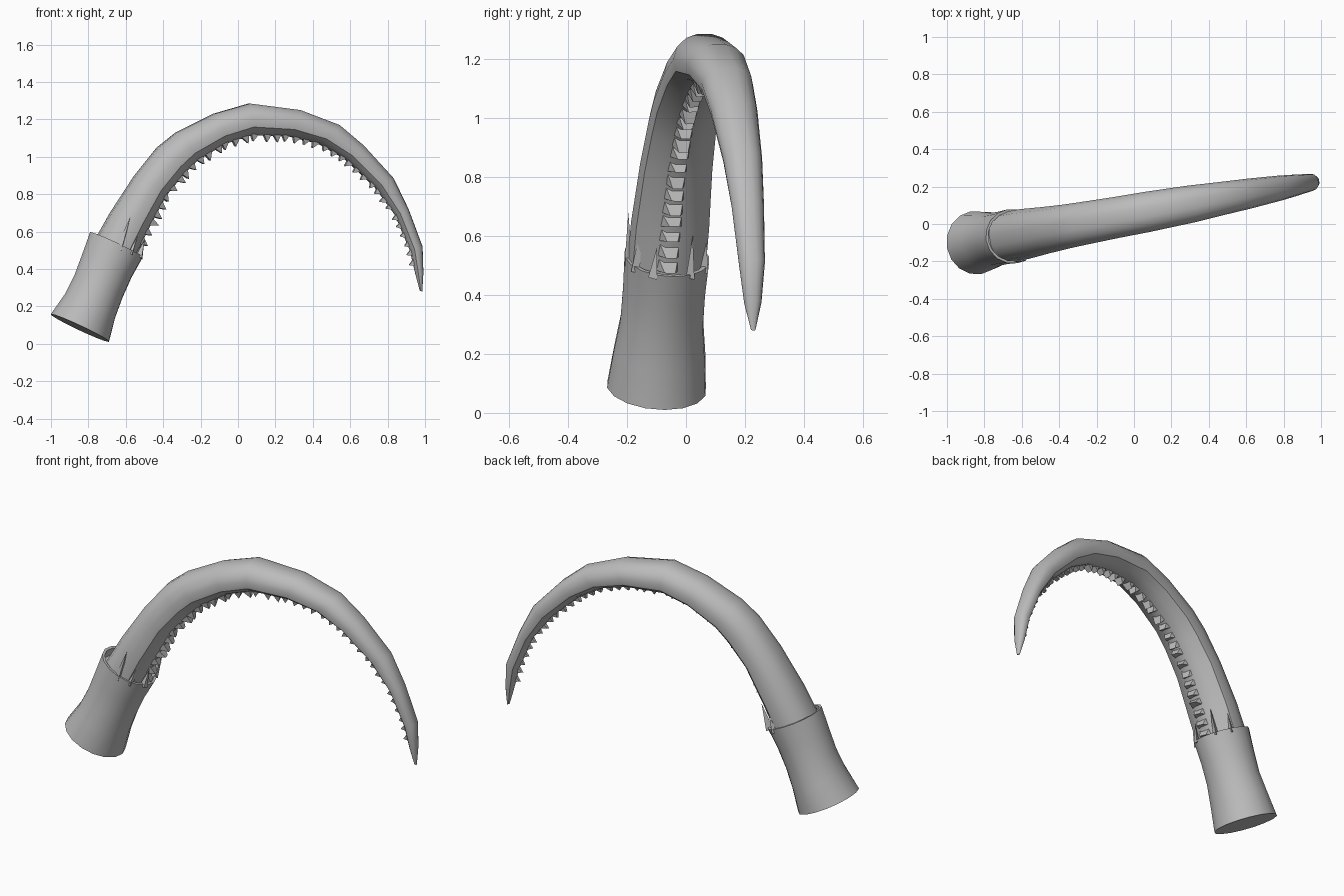
import bpy, bmesh, math, random
from mathutils import Vector

if "Cube" in bpy.data.objects:
    bpy.data.objects.remove(bpy.data.objects["Cube"])

random.seed(4)
grey = bpy.data.materials.new("plain_grey")
grey.diffuse_color = (0.5, 0.5, 0.5, 1)
grey.use_nodes = True
grey.node_tree.nodes["Principled BSDF"].inputs["Base Color"].default_value = grey.diffuse_color


def place(x, z, w):
    """The hook lies in an upright plane turned slightly; w is the offset across it."""
    return Vector((x - 0.175 * w, 0.052 + 0.18 * x + 0.985 * w, z))


def finish(name, bm, angle=None):
    bmesh.ops.recalc_face_normals(bm, faces=bm.faces[:])
    mesh = bpy.data.meshes.new(name)
    bm.to_mesh(mesh)
    bm.free()
    ob = bpy.data.objects.new(name, mesh)
    bpy.context.collection.objects.link(ob)
    mesh.materials.append(grey)
    if angle:
        bpy.ops.object.select_all(action='DESELECT')
        ob.select_set(True)
        bpy.context.view_layer.objects.active = ob
        bpy.ops.object.shade_smooth_by_angle(angle=math.radians(angle))
    return ob


def loft(name, rings, angle):
    bm = bmesh.new()
    rows = [[bm.verts.new(p) for p in r] for r in rings]
    n = len(rows[0])
    for a, b in zip(rows, rows[1:]):
        for i in range(n):
            j = (i + 1) % n
            bm.faces.new((a[i], a[j], b[j], b[i]))
    bm.faces.new(rows[0])
    bm.faces.new(rows[-1])
    return finish(name, bm, angle)


# curved body: outer x, z, inner x, z, half width
sections = [
    (-.77, .54, -.56, .45, .135), (-.68, .70, -.49, .60, .135),
    (-.55, .90, -.39, .79, .125), (-.43, 1.05, -.29, .91, .118),
    (-.33, 1.13, -.22, .98, .115), (-.13, 1.23, -.07, 1.07, .110),
    (.06, 1.285, .07, 1.115, .108), (.33, 1.25, .27, 1.11, .100),
    (.54, 1.17, .43, 1.07, .088), (.67, 1.06, .57, .99, .080),
    (.83, .885, .73, .84, .067), (.91, .72, .84, .69, .056),
    (.985, .52, .92, .50, .045), (.99, .38, .95, .37, .030),
    (.985, .28, .972, .285, .008)]
half = [(.0, .25), (.07, .58), (.25, .88), (.5, 1.0), (.74, .93), (.9, .6), (1, .22)]
outline = half + [(t, -w) for t, w in reversed(half)]
rings = [[place(ox + (ix - ox) * t, oz + (iz - oz) * t, w * hw) for t, w in outline]
         for ox, oz, ix, iz, hw in sections]
loft("curved_body", rings, 40)

# socket sleeve: centre x, z, in-plane radius, depth radius; last two rings form the recess
sleeve = [(-.845, .085, .172, .170), (-.79, .205, .148, .158), (-.745, .31, .142, .143),
          (-.70, .42, .146, .142), (-.65, .53, .156, .146), (-.65, .53, .142, .132),
          (-.67, .485, .138, .128)]
rings = []
for cx, cz, r, d in sleeve:
    ring = []
    for i in range(16):
        a = math.tau * i / 16
        ring.append(place(cx + .9 * r * math.cos(a), cz - .436 * r * math.cos(a), d * math.sin(a)))
    rings.append(ring)
loft("socket_sleeve", rings, 40)

# row of wedge teeth along the inner edge
path = [(s[2], s[3], s[4]) for s in sections[:-1]]
steps = []
for (x0, z0, w0), (x1, z1, w1) in zip(path, path[1:]):
    for k in range(12):
        f = k / 12
        steps.append((x0 + (x1 - x0) * f, z0 + (z1 - z0) * f, w0 + (w1 - w0) * f))
bm = bmesh.new()
travelled, last = 0, steps[0]
for i, (x, z, w) in enumerate(steps[:-1]):
    travelled += math.dist((x, z), last[:2])
    last = (x, z)
    if travelled < .054:
        continue
    travelled -= .054
    nx, nz = steps[i + 1][0] - x, steps[i + 1][1] - z
    length = math.hypot(nx, nz)
    tx, tz = nx / length, nz / length
    ix, iz = tz, -tx                      # inward direction
    b = max(.014, w * .28)
    tall = (.018 + .13 * w) * random.uniform(.85, 1.15)
    lean = random.uniform(-.016, .010)
    mid = -.015 * w / .13

    def at(along, inward, across):
        return bm.verts.new(place(x + tx * along + ix * inward,
                                  z + tz * along + iz * inward, mid + across))
    base = [at(-.023, -.012, -b), at(.023, -.012, -b * .9),
            at(.023, -.012, b * .9), at(-.023, -.012, b)]
    tip = [at(lean, tall, -b * .45), at(lean - .004, tall * .85, b * .55)]
    bm.faces.new(base)
    bm.faces.new((base[0], base[1], tip[0]))
    bm.faces.new((base[1], base[2], tip[1], tip[0]))
    bm.faces.new((base[2], base[3], tip[1]))
    bm.faces.new((base[3], base[0], tip[0], tip[1]))
finish("inner_teeth", bm)

# thin shards standing in the sleeve opening beside the body
bm = bmesh.new()
for x, z, w, tx, tz, tw in [(-.60, .48, -.118, -.53, .66, -.105), (-.66, .50, -.13, -.60, .68, -.142),
                            (-.54, .46, -.07, -.51, .56, -.06), (-.60, .48, .118, -.54, .66, .112),
                            (-.54, .46, .06, -.49, .60, .06)]:
    base = [bm.verts.new(place(x + dx, z + dz, w + dw))
            for dx, dz, dw in [(-.018, .008, 0), (.018, -.008, .012), (.01, 0, -.016)]]
    top = bm.verts.new(place(tx, tz, tw))
    bm.faces.new(base)
    for i in range(3):
        bm.faces.new((base[i], base[(i + 1) % 3], top))
finish("rim_shards", bm)
